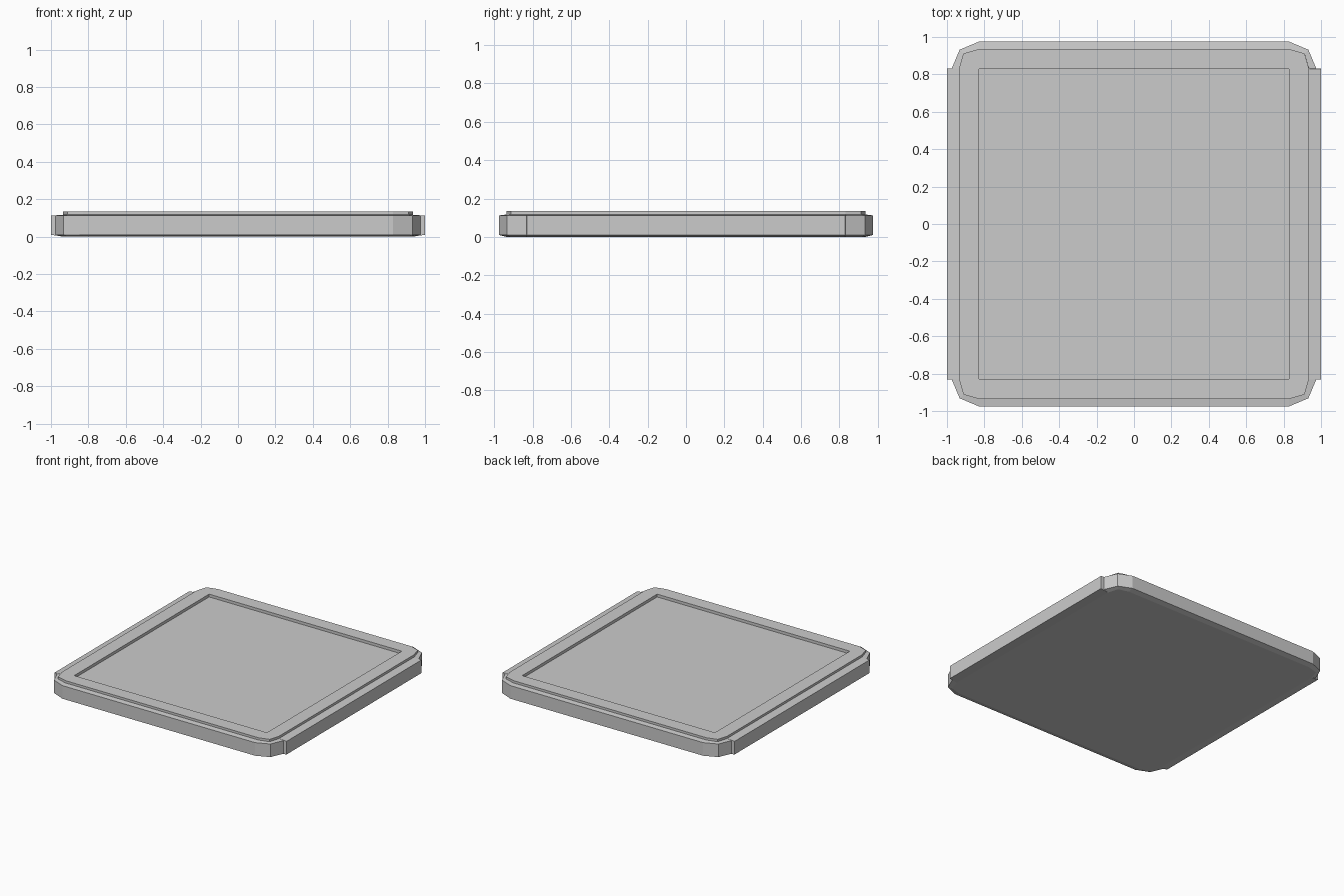
import bpy, bmesh

if "Cube" in bpy.data.objects:
    bpy.data.objects.remove(bpy.data.objects["Cube"])


def ring(bm, edge, mid, side, z, square=0.83):
    """Cut-corner outline; 'side' is how far the two x sides stick out."""
    corner = [(side, square), (edge, square + 0.001), (mid, mid), (square, edge)]
    pts = []
    for sx, sy in ((1, 1), (-1, 1), (-1, -1), (1, -1)):
        quarter = [(sx * x, sy * y) for x, y in corner]
        pts += quarter if sx * sy > 0 else quarter[::-1]
    return [bm.verts.new((x, y, z)) for x, y in pts]


bm = bmesh.new()
# Stacked outlines: base, wall with side tabs, sloped ledge, raised rim
rings = [
    ring(bm, 0.935, 0.912, 0.936, 0.0),
    ring(bm, 0.975, 0.932, 1.0, 0.01),
    ring(bm, 0.975, 0.932, 1.0, 0.112),
    ring(bm, 0.935, 0.912, 0.936, 0.117),
    ring(bm, 0.935, 0.912, 0.936, 0.135),
]
# Square recess, collapsing each corner onto one point
rings.append(ring(bm, 0.83, 0.83, 0.83, 0.135))
rings.append(ring(bm, 0.83, 0.83, 0.83, 0.113))

for low, high in zip(rings, rings[1:]):
    n = len(low)
    for i in range(n):
        j = (i + 1) % n
        bm.faces.new((low[i], low[j], high[j], high[i]))
bm.faces.new(rings[0][::-1])
bm.faces.new(rings[-1])
bmesh.ops.remove_doubles(bm, verts=bm.verts[:], dist=0.002)
bmesh.ops.recalc_face_normals(bm, faces=bm.faces[:])

mesh = bpy.data.meshes.new("tray_slab")
bm.to_mesh(mesh)
bm.free()
slab = bpy.data.objects.new("tray_slab", mesh)
bpy.context.collection.objects.link(slab)
